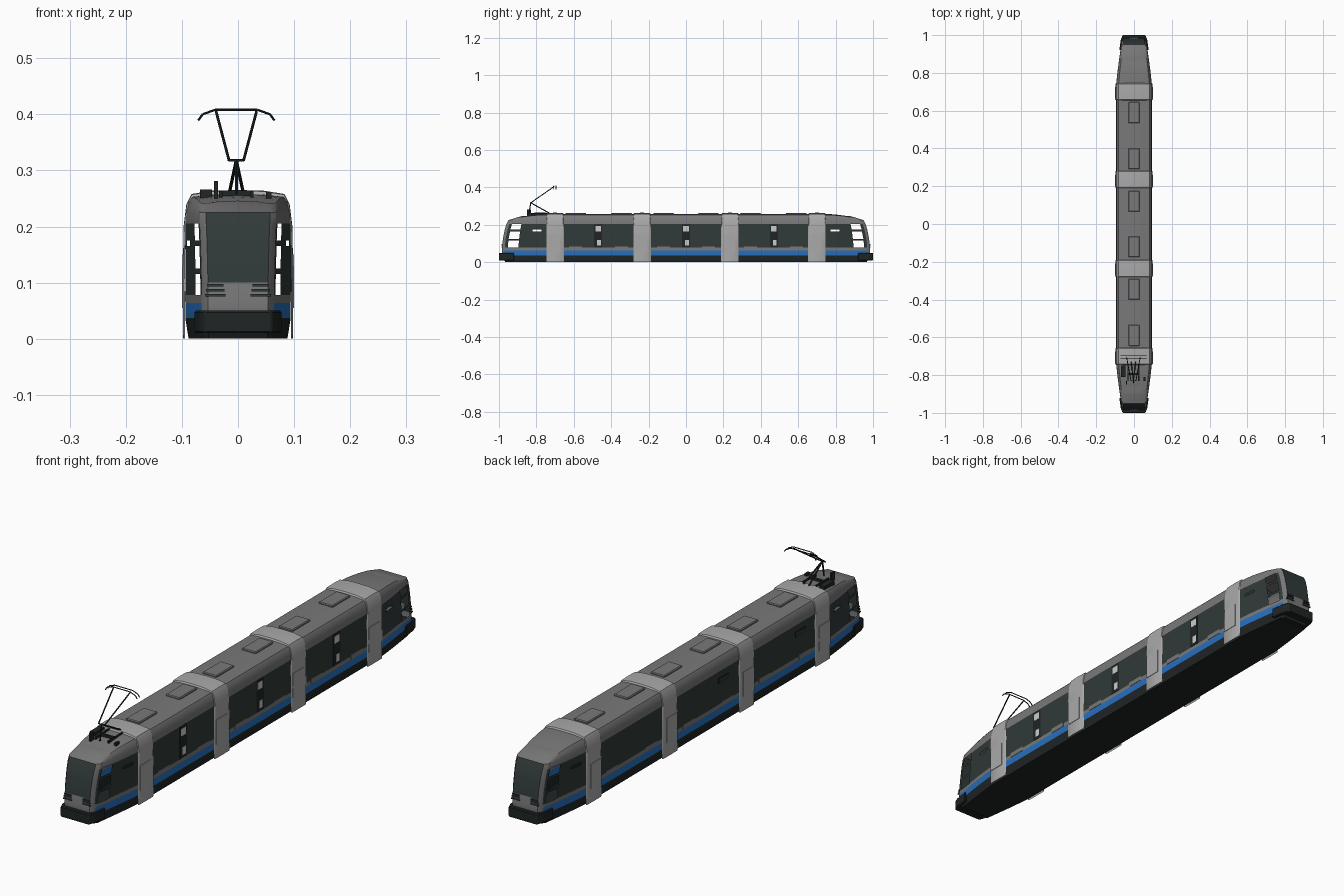
import bpy, bmesh, math
from mathutils import Vector, Matrix

cube = bpy.data.objects.get("Cube")
if cube:
    bpy.data.objects.remove(cube)


def material(name, r, g, b):
    m = bpy.data.materials.new(name)
    m.use_nodes = True
    m.diffuse_color = (r, g, b, 1)
    m.node_tree.nodes["Principled BSDF"].inputs["Base Color"].default_value = (r, g, b, 1)
    return m


GREY = material("body grey", .19, .19, .19)
LIGHT = material("joint light grey", .40, .40, .40)
GLASS = material("dark glass", .03, .042, .041)
BLACK = material("skirt black", .014, .018, .018)
BLUE = material("stripe blue", .02, .16, .52)
PALE = material("pale interior", .6, .6, .6)
PAINTS = [GREY, GLASS, BLACK, BLUE]


def finish(name, bm, mats, smooth=False):
    bmesh.ops.remove_doubles(bm, verts=bm.verts, dist=1e-5)
    bmesh.ops.recalc_face_normals(bm, faces=bm.faces)
    me = bpy.data.meshes.new(name)
    bm.to_mesh(me)
    bm.free()
    for m in mats:
        me.materials.append(m)
    ob = bpy.data.objects.new(name, me)
    bpy.context.collection.objects.link(ob)
    if smooth:
        bpy.ops.object.select_all(action='DESELECT')
        ob.select_set(True)
        bpy.context.view_layer.objects.active = ob
        bpy.ops.object.shade_smooth_by_angle(angle=math.radians(30))
    return ob


def box(name, lo, hi, mat, bevel=0):
    bm = bmesh.new()
    size = [b - a for a, b in zip(lo, hi)]
    mid = [(a + b) / 2 for a, b in zip(lo, hi)]
    bmesh.ops.create_cube(bm, size=1, matrix=Matrix.Translation(mid) @ Matrix.Diagonal((*size, 1)))
    if bevel:
        bmesh.ops.bevel(bm, geom=bm.edges[:], offset=bevel, segments=1, affect='EDGES')
    return finish(name, bm, [mat])


def rods(name, paths, radius, mat):
    bm = bmesh.new()
    for path in paths:
        for a, b in zip(path, path[1:]):
            a, b = Vector(a), Vector(b)
            d = b - a
            turn = d.to_track_quat('Z', 'Y').to_matrix().to_4x4()
            bmesh.ops.create_cone(bm, cap_ends=True, segments=6, radius1=radius, radius2=radius,
                                  depth=d.length, matrix=Matrix.Translation((a + b) / 2) @ turn)
    return finish(name, bm, [mat])


def quad(bm, pts, paint=0):
    pts = [p for i, p in enumerate(pts) if (Vector(p) - Vector(pts[i - 1])).length > 1e-6]
    if len(pts) > 2:
        bm.faces.new([bm.verts.new(p) for p in pts]).material_index = paint


def side_paint(z):
    if z < .037:
        return 2
    if z < .064:
        return 3
    return 1 if .078 < z < .205 else 0


# Half section of the car body: half width, height, y of the nose
LEVELS = [(.088, 0, -.965), (.094, .037, -.985), (.094, .064, -.985), (.094, .078, -.984),
          (.094, .1, -.982), (.094, .115, -.98), (.094, .125, -.979), (.094, .165, -.971),
          (.094, .175, -.969), (.094, .205, -.96), (.092, .225, -.95), (.088, .243, -.93),
          (.081, .253, -.90), (.045, .257, -.885), (0, .258, -.88)]
CAB = .74

# Passenger body
bm = bmesh.new()
for s in (-1, 1):
    for (x0, z0, _), (x1, z1, _) in zip(LEVELS, LEVELS[1:]):
        quad(bm, [(s * x0, -CAB, z0), (s * x0, CAB, z0), (s * x1, CAB, z1), (s * x1, -CAB, z1)],
             side_paint((z0 + z1) / 2))
x = LEVELS[0][0]
quad(bm, [(-x, -CAB, 0), (x, -CAB, 0), (x, CAB, 0), (-x, CAB, 0)], 2)
finish("passenger_body", bm, PAINTS, True)


# Cabs: tapered sides with open side windows, then the sloping mask
def taper(y):
    return 1 - .30 * (max(0, -y - CAB) / .22) ** 1.2


def cab_point(level, t, f, corner=.015):
    x, z, nose = level
    y = -CAB + t * (nose + corner + CAB)
    return (f * x * taper(y), y, z - (.012 * t * t if z > .24 else 0))


def is_open(z, t):
    bar = .115 < z < .125 or .165 < z < .175
    return (.68 < t < .93 and .078 < z < .205 and not bar) or (.15 < t < .38 and .165 < z < .175)


STEPS = [0, .15, .38, .68, .93, 1]
COLUMNS = [(-1, .015), (-.86, 0), (.86, 0), (1, .015)]
for name, flip in (("front_cab", 1), ("rear_cab", -1)):
    bm = bmesh.new()
    for a, b in zip(LEVELS, LEVELS[1:]):
        z = (a[1] + b[1]) / 2
        for t0, t1 in zip(STEPS, STEPS[1:]):
            if is_open(z, (t0 + t1) / 2):
                continue
            for s in (-1, 1):
                quad(bm, [cab_point(a, t0, s), cab_point(a, t1, s),
                          cab_point(b, t1, s), cab_point(b, t0, s)], side_paint(z))
        for (f0, c0), (f1, c1) in zip(COLUMNS, COLUMNS[1:]):
            screen = f0 < 0 < f1 and .1 < z < .225
            quad(bm, [cab_point(a, 1, f0, c0), cab_point(a, 1, f1, c1),
                      cab_point(b, 1, f1, c1), cab_point(b, 1, f0, c0)],
                 1 if screen else 2 if z < .037 else 0)
    for t0, t1 in zip(STEPS, STEPS[1:]):
        quad(bm, [cab_point(LEVELS[0], t0, -1), cab_point(LEVELS[0], t1, -1),
                  cab_point(LEVELS[0], t1, 1), cab_point(LEVELS[0], t0, 1)], 2)
    bmesh.ops.scale(bm, vec=(1, flip, 1), verts=bm.verts)
    finish(name, bm, PAINTS, True)

    # Bumper wrapped round the nose
    bm = bmesh.new()
    plan = [(.078, -.92), (.070, -.975), (.060, -1)]
    outline = plan + [(-x, y) for x, y in reversed(plan)]
    face = bm.faces.new([bm.verts.new((x, y * flip, .01)) for x, y in outline])
    top = bmesh.ops.extrude_face_region(bm, geom=[face])["geom"]
    bmesh.ops.translate(bm, vec=(0, 0, .04), verts=[v for v in top if isinstance(v, bmesh.types.BMVert)])
    bmesh.ops.bevel(bm, geom=bm.edges[:], offset=.003, segments=1, affect='EDGES')
    finish(name + "_bumper", bm, [BLACK])

    # Slatted lamps
    for s in (-1, 1):
        for i in range(3):
            z = .075 + .009 * i
            ys = sorted((-.987 * flip, -.98 * flip))
            w = .018 - .002 * i
            box(name + "_lamp_slat", (s * .04 - w, ys[0], z), (s * .04 + w, ys[1], z + .005), GLASS)

# Joint rings with a side plate
RING = [(.098, 0), (.0985, .1), (.097, .2), (.092, .24), (.083, .258), (.045, .264), (0, .265)]
ARCH = RING + [(-x, z) for x, z in reversed(RING[:-1])]
for yc in (-.70, -.235, .235, .70):
    bm = bmesh.new()
    rows = [(-.047, .965), (-.042, .995), (0, 1.0), (.042, .995), (.047, .965)]
    for (d0, k0), (d1, k1) in zip(rows, rows[1:]):
        for (x0, z0), (x1, z1) in zip(ARCH, ARCH[1:]):
            quad(bm, [(x0 * k0, yc + d0, z0 * k0), (x0 * k1, yc + d1, z0 * k1),
                      (x1 * k1, yc + d1, z1 * k1), (x1 * k0, yc + d0, z1 * k0)])
    finish("joint_ring", bm, [LIGHT], True)
    for s in (-1, 1):
        a, b = sorted((s * .095, s * .1))
        box("joint_plate", (a, yc - .04, .055), (b, yc + .025, .15), LIGHT)

# Roof units and wheel arch covers
for s in (-1, 1):
    for yc in (.12, .345, .59):
        box("roof_unit", (-.03, s * yc - .055, .25), (.03, s * yc + .055, .264), GREY, .003)
        for side in (-1, 1):
            a, b = sorted((side * .0935, side * .0955))
            box("arch_cover", (a, s * yc - .035, .066), (b, s * yc + .035, .084), GREY)

# Vent windows on the right, door openings on the left
for yc in (-.565, -.095):
    box("vent_frame", (-.0955, yc - .033, .160), (-.0935, yc + .033, .180), BLACK)
    box("vent_pane", (-.0960, yc - .028, .164), (-.0940, yc + .028, .176), GLASS)
for yc in (-.47, 0, .47):
    box("door_recess", (.0935, yc - .022, .08), (.0950, yc + .022, .203), BLACK)
    box("door_upper_light", (.0940, yc - .015, .165), (.0955, yc + .015, .193), PALE)
    box("door_lower_light", (.0940, yc - .005, .09), (.0955, yc + .015, .12), PALE)

# Current collector and roof fittings
rods("collector_lower_arms", [[(s * .012 - .003, -.73, .262), (-.003, -.83, .318)] for s in (-1, 1)]
     + [[(-.003, -.84, .258), (-.003, -.83, .318)]], .003, BLACK)
rods("collector_upper_arms", [[(-.016, -.83, .318), (.010, -.83, .318)]]
     + [[(s * .013 - .003, -.83, .318), (s * .036 - .003, -.705, .405)] for s in (-1, 1)], .0025, BLACK)
HORN = [(.068, .389), (.060, .400), (.038, .408)]
HEAD = HORN + [(-x, z) for x, z in reversed(HORN)]
rods("collector_head", [[(x - .003, y, z) for x, z in HEAD] for y in (-.71, -.695)], .002, BLACK)
for s in (-1, 1):
    box("collector_rail", (s * .028 - .006, -.83, .252), (s * .028, -.74, .262), BLACK)
box("collector_crossbar", (-.034, -.80, .253), (.028, -.79, .264), BLACK)
box("roof_box", (-.068, -.81, .25), (-.046, -.75, .266), BLACK)
box("roof_post", (-.043, -.85, .25), (-.036, -.83, .281), BLACK)
box("roof_nub", (.05, -.83, .25), (.06, -.81, .261), BLACK)
